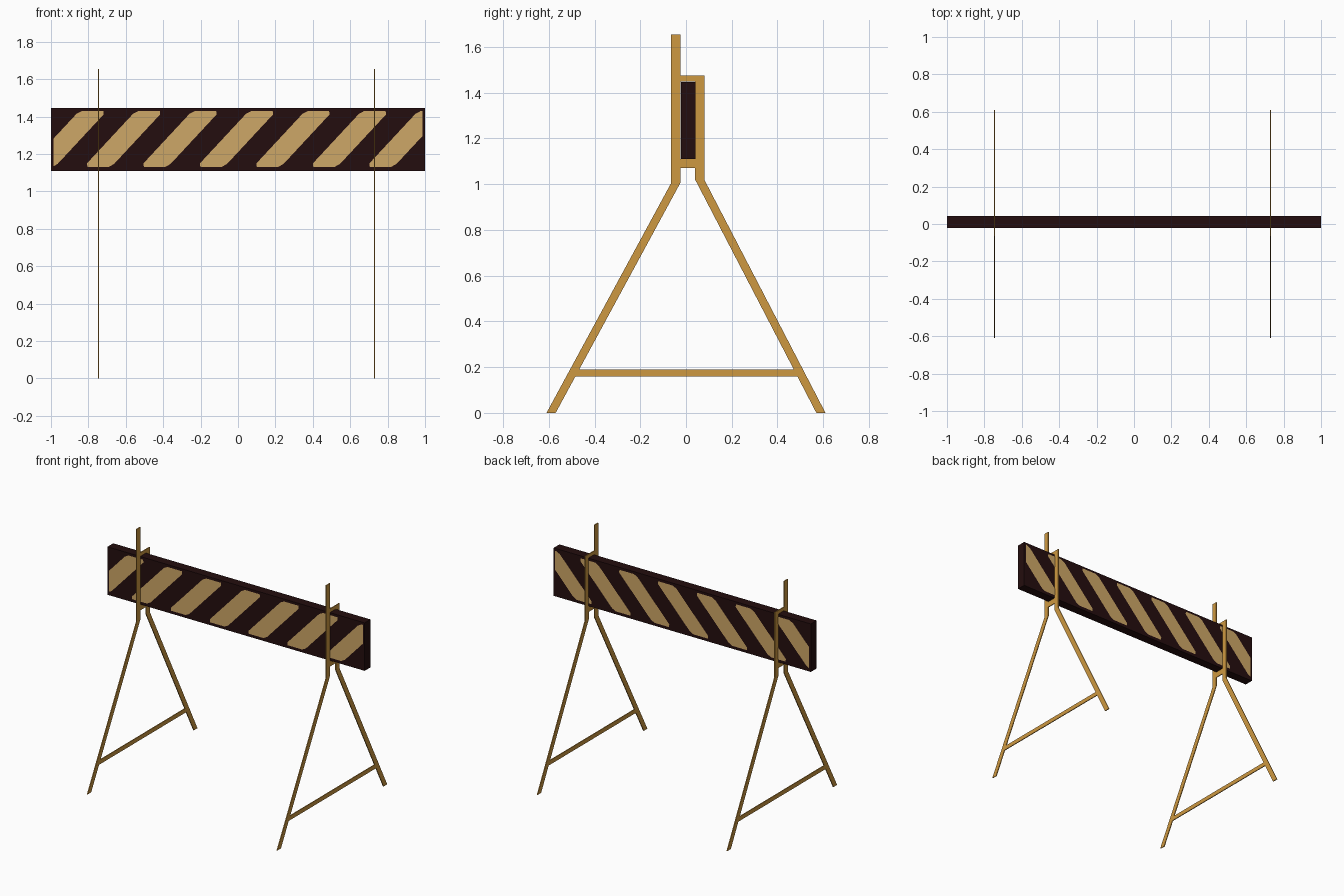
import bpy, bmesh
from mathutils import Vector

if "Cube" in bpy.data.objects:
    bpy.data.objects.remove(bpy.data.objects["Cube"])


def srgb(r, g, b):
    return [((c / 255 + 0.055) / 1.055) ** 2.4 if c > 10 else c / 3294 for c in (r, g, b)] + [1.0]


def material(name, rgb):
    m = bpy.data.materials.new(name)
    m.diffuse_color = srgb(*rgb)
    m.use_nodes = True
    m.node_tree.nodes["Principled BSDF"].inputs["Base Color"].default_value = m.diffuse_color
    return m


DARK = material("dark maroon", (36, 13, 14))
TAN = material("stripe tan", (206, 167, 103))
OCHRE = material("frame ochre", (206, 152, 65))


def finish(name, bm, mat):
    me = bpy.data.meshes.new(name)
    bm.to_mesh(me)
    bm.free()
    me.materials.append(mat)
    ob = bpy.data.objects.new(name, me)
    bpy.context.collection.objects.link(ob)
    return ob


# Crossbeam board
X0, X1, Y0, Y1, Z0, Z1 = -1, 1, -0.022, 0.042, 1.11, 1.447
bm = bmesh.new()
bmesh.ops.create_cube(bm, size=1)
for v in bm.verts:
    v.co = ((X0 + X1) / 2 + v.co.x * (X1 - X0),
            (Y0 + Y1) / 2 + v.co.y * (Y1 - Y0),
            (Z0 + Z1) / 2 + v.co.z * (Z1 - Z0))
finish("board", bm, DARK)

# Slanted stripes with clipped corners, trimmed to the board's border
HALF, HEIGHT, SLOPE, ZC = 0.074, 0.15, 0.93, 1.281
half_outline = [(-HALF - SLOPE * 0.13, -0.13), (-HALF - SLOPE * HEIGHT + 0.02, -HEIGHT),
                (HALF - SLOPE * HEIGHT - 0.015, -HEIGHT), (HALF - SLOPE * 0.135, -0.135)]
outline = half_outline + [(-x, -z) for x, z in half_outline]


def stripes(name, y, flip):
    bm = bmesh.new()
    for k in range(7):
        cx = -0.914 + 0.302 * k
        pts = [bm.verts.new((cx + x, y, ZC + z)) for x, z in outline]
        bm.faces.new(pts[::-1] if flip else pts)
    for s in (-1, 1):
        bmesh.ops.bisect_plane(bm, geom=bm.verts[:] + bm.edges[:] + bm.faces[:],
                               plane_co=(s * 0.987, 0, 0), plane_no=(s, 0, 0), clear_outer=True)
    finish(name, bm, TAN)


stripes("front_stripes", Y0 - 0.002, False)
stripes("back_stripes", Y1 + 0.002, True)

# Flat A-frame stands: two bent bars joined by three ties
FRONT_Z = [0, 0.16, 0.19, 1.005, 1.07, 1.11, 1.45, 1.475, 1.655]
BACK_Z = [0, 0.16, 0.19, 1.02, 1.07, 1.11, 1.45, 1.475]


def bar(bm, levels, side, top_y):
    """Rows of (outer, inner) vertices up one bar; splayed below its bend."""
    bend, rows = levels[3], []
    for z in levels:
        outer = 0.61 + (top_y - 0.61) * min(z / bend, 1)
        rows.append([bm.verts.new((0, side * (outer - w), z)) for w in (0, 0.04)])
    for a, b in zip(rows, rows[1:]):
        bm.faces.new((a[0], a[1], b[1], b[0]))
    return rows


def stand(name, x):
    bm = bmesh.new()
    f = bar(bm, FRONT_Z, -1, 0.065)
    b = bar(bm, BACK_Z, 1, 0.08)
    for i in (1, 4, 6):  # foot tie, board rest, top tie
        bm.faces.new((f[i][1], b[i][1], b[i + 1][1], f[i + 1][1]))
    bmesh.ops.recalc_face_normals(bm, faces=bm.faces[:])
    res = bmesh.ops.extrude_face_region(bm, geom=bm.faces[:], use_keep_orig=True)
    for v in res["geom"]:
        if isinstance(v, bmesh.types.BMVert):
            v.co += Vector((0.006, 0, 0))
    bmesh.ops.recalc_face_normals(bm, faces=bm.faces[:])
    finish(name, bm, OCHRE).location.x = x - 0.003


stand("left_stand", -0.745)
stand("right_stand", 0.73)
